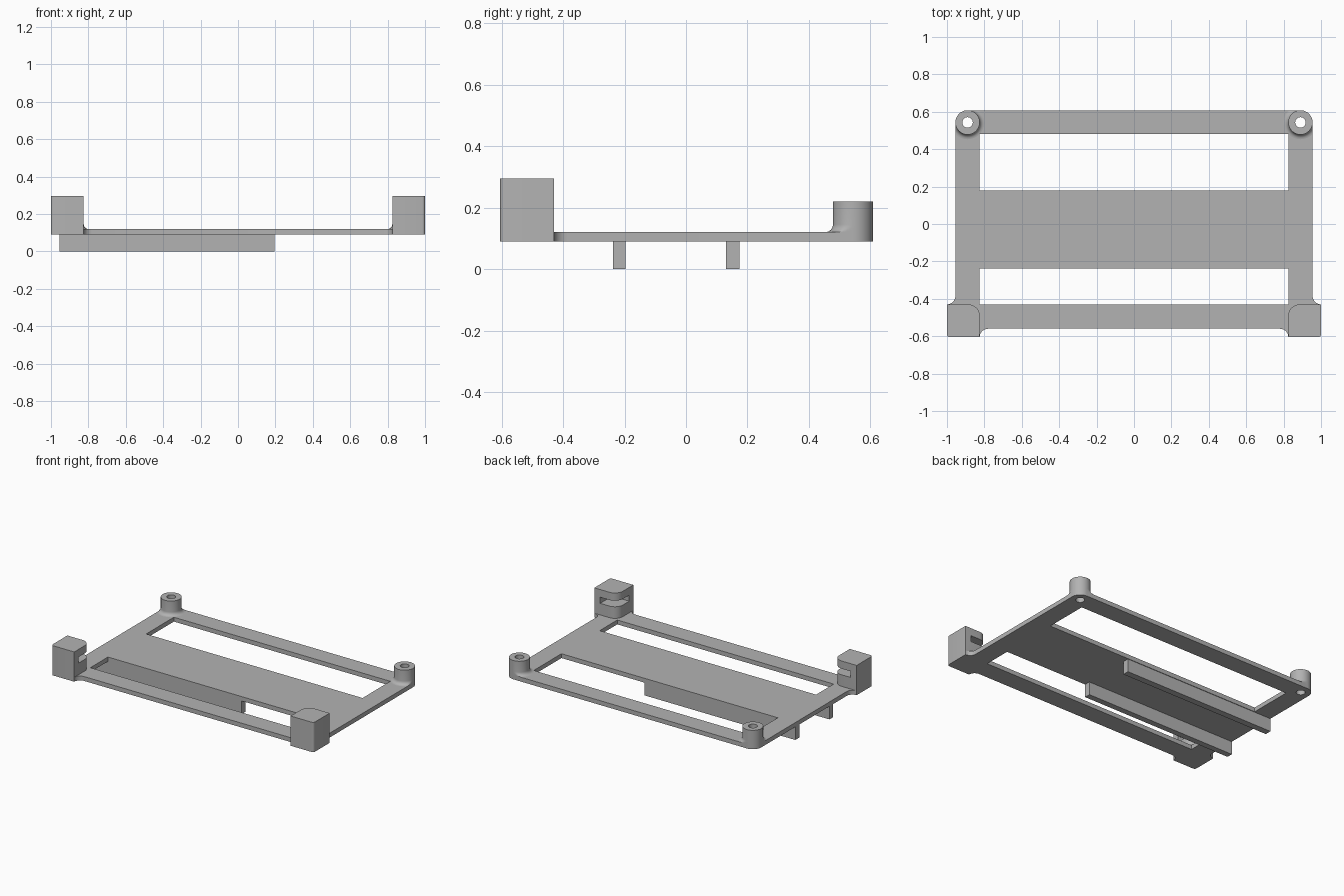
import bpy, bmesh
from math import cos, sin, radians, hypot

if "Cube" in bpy.data.objects:
    bpy.data.objects.remove(bpy.data.objects["Cube"], do_unlink=True)

GREY = (0.45, 0.45, 0.45, 1)
mat = bpy.data.materials.new("plain_grey")
mat.use_nodes = True
mat.diffuse_color = GREY
mat.node_tree.nodes["Principled BSDF"].inputs["Base Color"].default_value = GREY

# Shared levels and positions
BASE, DECK, POST_TOP, BLOCK_TOP = 0.09, 0.12, 0.22, 0.295
FRAME_X, OPEN_X = 0.955, 0.825
FRONT, LIP, BLOCK_BACK, BACK = -0.605, -0.56, -0.43, 0.608
POST_X, POST_Y, POST_R, HOLE_R = 0.89, 0.543, 0.065, 0.028
FILLET, SEGS = 0.045, 48


def finish(name, bm):
    bmesh.ops.recalc_face_normals(bm, faces=bm.faces)
    mesh = bpy.data.meshes.new(name)
    bm.to_mesh(mesh)
    bm.free()
    mesh.materials.append(mat)
    obj = bpy.data.objects.new(name, mesh)
    bpy.context.collection.objects.link(obj)
    return obj


def arc(cx, cy, r, a0, a1, n=8):
    angles = [radians(a0 + (a1 - a0) * i / n) for i in range(n + 1)]
    return [(cx + r * cos(a), cy + r * sin(a)) for a in angles]


def prism(name, outline, z0, z1):
    bm = bmesh.new()
    face = bm.faces.new([bm.verts.new((x, y, z0)) for x, y in outline])
    top = bmesh.ops.extrude_face_region(bm, geom=[face])["geom"]
    verts = [v for v in top if isinstance(v, bmesh.types.BMVert)]
    bmesh.ops.translate(bm, verts=verts, vec=(0, 0, z1 - z0))
    return finish(name, bm)


def box(name, x0, x1, y0, y1, z0, z1):
    return prism(name, [(x0, y0), (x1, y0), (x1, y1), (x0, y1)], z0, z1)


def cut(obj, cutters):
    for cutter in cutters:
        mod = obj.modifiers.new("cut", "BOOLEAN")
        mod.operation, mod.solver, mod.object = "DIFFERENCE", "EXACT", cutter
    deps = bpy.context.evaluated_depsgraph_get()
    mesh = bpy.data.meshes.new_from_object(obj.evaluated_get(deps))
    obj.modifiers.clear()
    obj.data = mesh
    for cutter in cutters:
        bpy.data.objects.remove(cutter, do_unlink=True)


def smooth(obj):
    bpy.ops.object.select_all(action="DESELECT")
    obj.select_set(True)
    bpy.context.view_layer.objects.active = obj
    bpy.ops.object.shade_smooth_by_angle(angle=radians(35))


# Frame plate: half outline with fillets beside the blocks, mirrored
half = (arc(OPEN_X - FILLET, FRONT, FILLET, 90, 0)
        + arc(0.985, FRONT + 0.015, 0.015, -90, 0, 4)
        + arc(1, BLOCK_BACK + FILLET, FILLET, 270, 180)
        + arc(POST_X, POST_Y, POST_R, 0, 90, 12))
outline = half + [(-x, y) for x, y in reversed(half)]
frame = prism("frame_plate", outline, BASE, DECK)
cutters = [box("opening", -OPEN_X, OPEN_X, y0, y1, 0, 0.2)
           for y0, y1 in ((BLOCK_BACK, -0.238), (0.178, 0.48))]
for s in (1, -1):
    ring = arc(s * POST_X, POST_Y, HOLE_R, 0, 360, SEGS)[:-1]
    cutters.append(prism("screw_hole", ring, 0, 0.2))
cut(frame, cutters)
smooth(frame)


def limit_to_frame(dx, dy):
    """Keep the flared foot of a post inside the rounded frame corner."""
    r = hypot(dx, dy)
    if dx > 0 and dy > 0 and r > POST_R:
        return dx * POST_R / r, dy * POST_R / r
    return min(dx, POST_R), min(dy, POST_R)


# Hollow screw posts with a flared foot
flare = [(POST_R + 0.025 - 0.025 * sin(radians(a)),
          DECK + 0.025 - 0.025 * cos(radians(a))) for a in range(90, -1, -15)]
profile = [(HOLE_R, DECK), (HOLE_R, POST_TOP), (POST_R, POST_TOP)] + flare
for s, side in ((1, "left"), (-1, "right")):
    bm = bmesh.new()
    rings = []
    for r, z in profile:
        pts = [limit_to_frame(x, y) for x, y in arc(0, 0, r, 0, 360, SEGS)[:-1]]
        rings.append([bm.verts.new((s * (POST_X + x), POST_Y + y, z)) for x, y in pts])
    for a, b in zip(rings, rings[1:]):
        for i in range(SEGS):
            j = (i + 1) % SEGS
            bm.faces.new((a[i], a[j], b[j], b[i]))
    smooth(finish(side + "_screw_post", bm))

# Front corner blocks, slotted from the inside to hold a board
for s, side in ((1, "left"), (-1, "right")):
    shape = ([(OPEN_X, FRONT)] + arc(0.985, FRONT + 0.015, 0.015, -90, 0, 4)
             + [(1, BLOCK_BACK)]
             + arc(OPEN_X + 0.06, BLOCK_BACK - 0.06, 0.06, 90, 180))
    block = prism(side + "_corner_block", [(s * x, y) for x, y in shape], DECK, BLOCK_TOP)
    x0, x1 = sorted((s * 0.75, s * FRAME_X))
    cut(block, [box("slot", x0, x1, LIP, -0.35, 0.2, 0.242)])
    smooth(block)

# Rails under the centre panel
for name, y0, y1 in (("front_rail", -0.238, -0.197), ("back_rail", 0.13, 0.174)):
    box(name, -FRAME_X, 0.195, y0, y1, 0, BASE)
